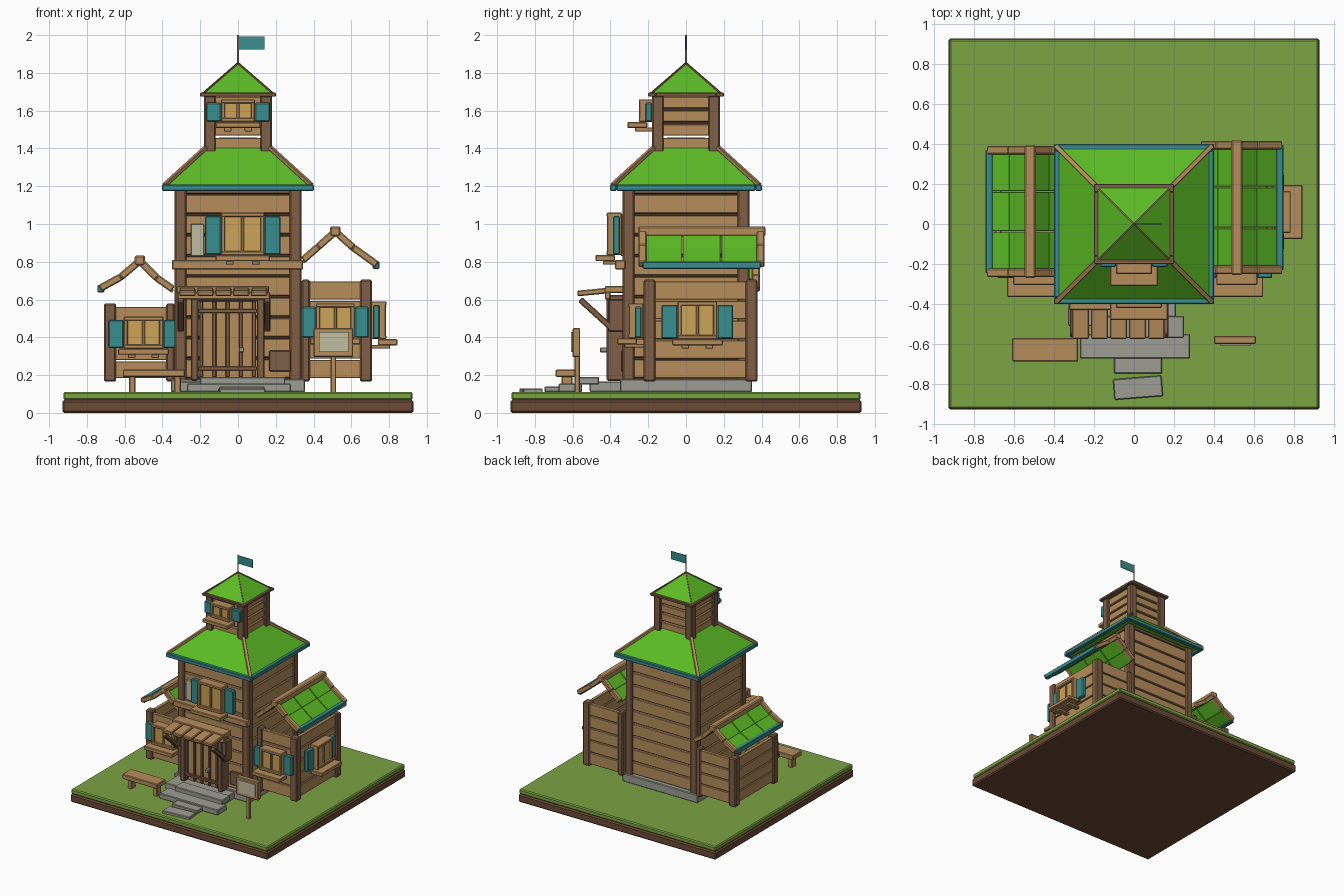
import bpy, bmesh, math
from mathutils import Matrix, Vector

if "Cube" in bpy.data.objects:
    bpy.data.objects.remove(bpy.data.objects["Cube"])


def srgb(r, g, b):
    return [((c / 255 + 0.055) / 1.055) ** 2.4 for c in (r, g, b)] + [1.0]


COLORS = {
    "plank_wood": (182, 141, 92), "post_wood": (128, 94, 70), "dark_gap": (76, 54, 40),
    "roof_green": (92, 188, 36), "grass": (124, 163, 68), "teal_paint": (58, 142, 144),
    "stone": (158, 158, 148), "amber_glass": (204, 163, 88), "parchment": (192, 190, 160),
    "soil": (108, 75, 55)}
MATS = {}
for key, rgb in COLORS.items():
    MATS[key] = bpy.data.materials.new(key)
    MATS[key].diffuse_color = srgb(*rgb)


def finish(name, mat, bm):
    me = bpy.data.meshes.new(name)
    bm.to_mesh(me)
    bm.free()
    me.materials.append(MATS[mat])
    ob = bpy.data.objects.new(name, me)
    bpy.context.collection.objects.link(ob)
    return ob


def box(x0, x1, y0, y1, z0, z1, m=Matrix()):
    """Matrix that turns a unit cube into the given box."""
    mid = Vector((x0 + x1, y0 + y1, z0 + z1)) / 2
    return m @ Matrix.Translation(mid) @ Matrix.Diagonal((x1 - x0, y1 - y0, z1 - z0, 1))


def beam(p, q, w, h):
    """Bar from p to q, w wide sideways and h deep."""
    p, q = Vector(p), Vector(q)
    rot = (q - p).to_track_quat('X', 'Z').to_matrix().to_4x4()
    return Matrix.Translation((p + q) / 2) @ rot @ Matrix.Diagonal(((q - p).length, w, h, 1))


def part(name, mat, cubes, bevel=0.005):
    bm = bmesh.new()
    for m in cubes:
        tmp = bmesh.new()
        bmesh.ops.create_cube(tmp, size=1, matrix=m)
        if bevel:
            bmesh.ops.bevel(tmp, geom=tmp.edges[:], offset=bevel, segments=1, affect='EDGES')
        me = bpy.data.meshes.new("tmp")
        tmp.to_mesh(me)
        tmp.free()
        bm.from_mesh(me)
        bpy.data.meshes.remove(me)
    return finish(name, mat, bm)


def frustum(name, mat, r0, z0, r1, z1):
    bm = bmesh.new()
    bmesh.ops.create_cone(bm, cap_ends=True, segments=4, radius1=r0 * math.sqrt(2),
                          radius2=r1 * math.sqrt(2), depth=z1 - z0,
                          matrix=Matrix.Translation((0, 0, (z0 + z1) / 2)) @ Matrix.Rotation(math.pi / 4, 4, 'Z'))
    return finish(name, mat, bm)


def ring(r, w, z0, z1):
    """Square frame of four bars with outer half-width r."""
    return [box(-r, r, -r, -r + w, z0, z1), box(-r, r, r - w, r, z0, z1),
            box(-r, -r + w, -r + w, r - w, z0, z1), box(r - w, r, -r + w, r - w, z0, z1)]


def planks(x0, x1, y0, y1, z0, z1, n, gap):
    """Stack of n boards filling the box."""
    h = (z1 - z0) / n
    return [box(x0, x1, y0, y1, z0 + i * h + gap / 2, z0 + (i + 1) * h - gap / 2) for i in range(n)]


def corners(r, w):
    return [(sx * (r - w / 2), sy * (r - w / 2)) for sx in (-1, 1) for sy in (-1, 1)]


# Ground slab
part("soil_base", "soil", [box(-.93, .93, -.93, .93, 0, .068)], .01)
part("grass_top", "grass", [box(-.925, .925, -.925, .925, .068, .11)], .008)

# Stone foundation and steps
part("foundation", "stone", [box(-.355, .355, -.35, .35, .11, .18)])
tilt = Matrix.Translation((.02, -.82, 0)) @ Matrix.Rotation(.08, 4, 'Z')
part("stone_steps", "stone", [
    box(-.33, .21, -.51, -.34, .11, .165), box(-.2, .25, -.57, -.46, .15, .19),
    box(-.27, .28, -.675, -.55, .11, .155), box(-.1, .14, -.75, -.67, .11, .14),
    box(-.122, .122, -.052, .052, .105, .13, tilt)])

# Main house body
part("house_core", "dark_gap", [box(-.3, .3, -.3, .3, .17, 1.19)], 0)
part("house_posts", "post_wood", [box(x - .032, x + .032, y - .032, y + .032, .17, 1.19)
                                  for x, y in corners(.337, .064)], .008)
walls = []
for s in (-1, 1):
    a, b = sorted((s * .29, s * .325))
    walls += planks(-.28, .28, a, b, .18, 1.16, 9, .01)
    walls += planks(a, b, -.28, .28, .18, 1.16, 9, .01)
part("house_planks", "plank_wood", walls, .004)
part("house_top_frame", "post_wood", ring(.325, .04, 1.16, 1.185), .003)
part("front_band", "plank_wood", [box(-.35, .345, -.375, -.32, .76, .81)])
part("repair_board", "post_wood", [box(.165, .28, -.345, -.32, .22, .33)])

# Main hipped roof
frustum("main_roof", "roof_green", .39, 1.195, .1, 1.458)
part("main_eaves", "teal_paint", ring(.402, .035, 1.175, 1.208))
part("main_roof_hips", "plank_wood", [beam((sx * .39, sy * .39, 1.205), (sx * .17, sy * .17, 1.405), .026, .02)
                                      for sx in (-1, 1) for sy in (-1, 1)], .003)

# Upper turret
part("turret_core", "dark_gap", [box(-.135, .135, -.135, .135, 1.47, 1.68)], 0)
part("turret_posts", "post_wood", [box(x - .031, x + .031, y - .031, y + .031, 1.38, 1.68)
                                   for x, y in corners(.18, .062)], .007)
walls = []
for s in (-1, 1):
    a, b = sorted((s * .13, s * .16))
    walls += planks(-.125, .125, a, b, 1.39, 1.68, 4, .012)
    walls += planks(a, b, -.125, .125, 1.39, 1.68, 4, .012)
part("turret_planks", "plank_wood", walls, .004)
part("turret_eaves", "post_wood", ring(.2, .04, 1.675, 1.695), .003)
frustum("turret_roof", "roof_green", .185, 1.69, .001, 1.85)
part("turret_roof_hips", "post_wood", [beam((sx * .185, sy * .185, 1.692), (0, 0, 1.852), .008, .008)
                                       for sx in (-1, 1) for sy in (-1, 1)], 0)

# Flag
part("flag_pole", "post_wood", [box(-.004, .004, -.004, .004, 1.84, 2.0)], 0)
part("flag", "teal_paint", [box(.004, .14, -.003, .003, 1.925, 1.993)], 0)


# Windows: local x along the wall, -y outward
def window(name, loc, w, h, shutter_w, turn=0, n=2):
    m = Matrix.Translation(loc) @ Matrix.Rotation(turn, 4, 'Z')
    a, t = w / 2, .022
    part(name + "_glass", "amber_glass", [box(-a + .01, a - .01, -.05, .02, .01, h - .01, m)], 0)
    part(name + "_frame", "plank_wood", [
        box(-a, -a + t, -.068, .01, 0, h, m), box(a - t, a, -.068, .01, 0, h, m),
        box(-a, a, -.07, .01, 0, t, m), box(-a, a, -.07, .01, h - t, h, m),
        box(-.008, .008, -.062, 0, 0, h, m)], .004)
    part(name + "_shutters", "teal_paint", [
        box(s * (a + shutter_w / 2) - shutter_w / 2, s * (a + shutter_w / 2) + shutter_w / 2,
            -.036, .0, .003, h - .018, m) for s in (-1, 1)], .006)
    part(name + "_sill", "plank_wood", [box(-a - .03, a + .03, -.13, -.025, -.032, 0, m)], .005)
    part(name + "_sill_blocks", "plank_wood", [box(s * a * .6 - .02, s * a * .6 + .02, -.09, .02, -.05, -.03, m)
                                               for s in (-1, 1)], .003)


window("upper_window", (.025, -.35, .835), .23, .225, .085)
window("turret_window", (0, -.18, 1.54), .18, .12, .08)
window("left_window", (-.5, -.235, .34), .21, .17, .08)
window("right_window", (.515, -.235, .395), .205, .185, .075)
window("side_window", (.715, .06, .39), .21, .2, .085, math.pi / 2)
part("wall_notice", "parchment", [box(-.25, -.18, -.345, -.32, .83, 1.0)], .003)


# Side wings: open shells with bent gable roofs
def wing(name, s, y0, y1, top, wall_top, rows, profile, ry0, ry1):
    def span(a, b):
        return sorted((s * a, s * b))
    posts = [box(*span(a, b), y - .032, y + .032, .165, top)
             for a, b in ((.335, .38), (.645, .71)) for y in (y0 + .032, y1 - .032)]
    part(name + "_posts", "post_wood", posts, .008)
    x = span(.34, .69)
    boards = planks(*x, y0 + .01, y0 + .04, .18, wall_top, rows, .008)
    boards += planks(*x, y1 - .04, y1 - .01, .18, wall_top, rows, .008)
    boards += planks(*span(.665, .695), y0 + .03, y1 - .03, .18, wall_top, rows, .008)
    part(name + "_planks", "plank_wood", boards, .003)
    # roof panels, three along the length
    panels, gables = [], []
    step = (ry1 - ry0 - .05) / 3
    for (xa, za), (xb, zb) in zip(profile, profile[1:]):
        for i in range(3):
            y = ry0 + .025 + step * (i + .5)
            panels.append(beam((s * xa, y, za - .012), (s * xb, y, zb - .012), step - .006, .018))
        for y in (ry0 + .02, ry1 - .02):
            gables.append(beam((s * xa, y, za), (s * xb, y, zb), .042, .038))
    part(name + "_roof", "roof_green", panels, .002)
    part(name + "_gable_boards", "plank_wood", gables, .006)
    rx, rz = profile[2]
    part(name + "_ridge", "plank_wood", [box(s * rx - .028, s * rx + .028, ry0 - .005, ry1 + .005, rz - .025, rz + .028)], .008)
    ex, ez = profile[-1]
    part(name + "_eave", "teal_paint", [box(*span(ex - .022, ex + .014), ry0 + .02, ry1 - .02, ez - .022, ez + .016)], .004)


wing("left_wing", -1, -.235, .35, .58, .565, 4,
     [(.345, .655), (.43, .715), (.52, .805), (.62, .72), (.73, .66)], -.265, .39)
wing("right_wing", 1, -.225, .378, .705, .70, 5,
     [(.345, .81), (.425, .88), (.515, .96), (.61, .875), (.735, .785)], -.25, .415)

# Door with frame, bars and handle
part("door_panel", "plank_wood", [box(-.205 + i * .075, -.133 + i * .075, -.4, -.32, .185, .6) for i in range(4)], .003)
part("door_frame", "post_wood", [box(-.25, -.21, -.42, -.32, .17, .6), box(.1, .14, -.42, -.32, .17, .6),
                                 box(-.25, .14, -.42, -.32, .59, .625)], .006)
part("door_bars", "post_wood",
     [box(x - .01, x + .01, -.415, -.395, .19, .59) for x in (-.195, -.125, -.055, .015, .085)]
     + [box(-.21, .1, -.42, -.395, z - .011, z + .011) for z in (.235, .54)], .003)
part("door_handle", "stone", [box(.005, .033, -.455, -.41, .32, .347)], .004)

# Porch canopy with braces
canopy = [beam((x, -.575, .632), (x, -.34, .655), .086, .03) for x in [-.268 + i * .095 for i in range(5)]]
part("canopy_boards", "plank_wood", canopy, .006)
part("canopy_beam", "plank_wood", [box(-.32, .17, -.43, -.4, .6, .64), box(-.325, .165, -.43, -.33, .635, .672)], .005)
part("canopy_braces", "post_wood", [beam((x, -.56, .6), (x, -.395, .45), .034, .032) for x in (-.303, .155)]
     + [box(x - .017, x + .017, -.41, -.33, .43, .6) for x in (-.303, .155)], .005)

# Bench
part("bench", "plank_wood", [box(-.61, -.28, -.69, -.57, .19, .23)]
     + [box(x - .018, x + .018, -.66, -.6, .105, .195) for x in (-.56, -.32)], .005)

# Notice sign
part("sign_post", "plank_wood", [box(.49, .52, -.59, -.562, .105, .3),
                                 box(.4, .61, -.6, -.56, .295, .45)], .005)
part("sign_sheet", "parchment", [box(.43, .585, -.608, -.599, .322, .428)], 0)

for m in bpy.data.materials:
    if m.users and not m.is_grease_pencil:
        m.use_nodes = True
        m.node_tree.nodes["Principled BSDF"].inputs["Base Color"].default_value = m.diffuse_color
